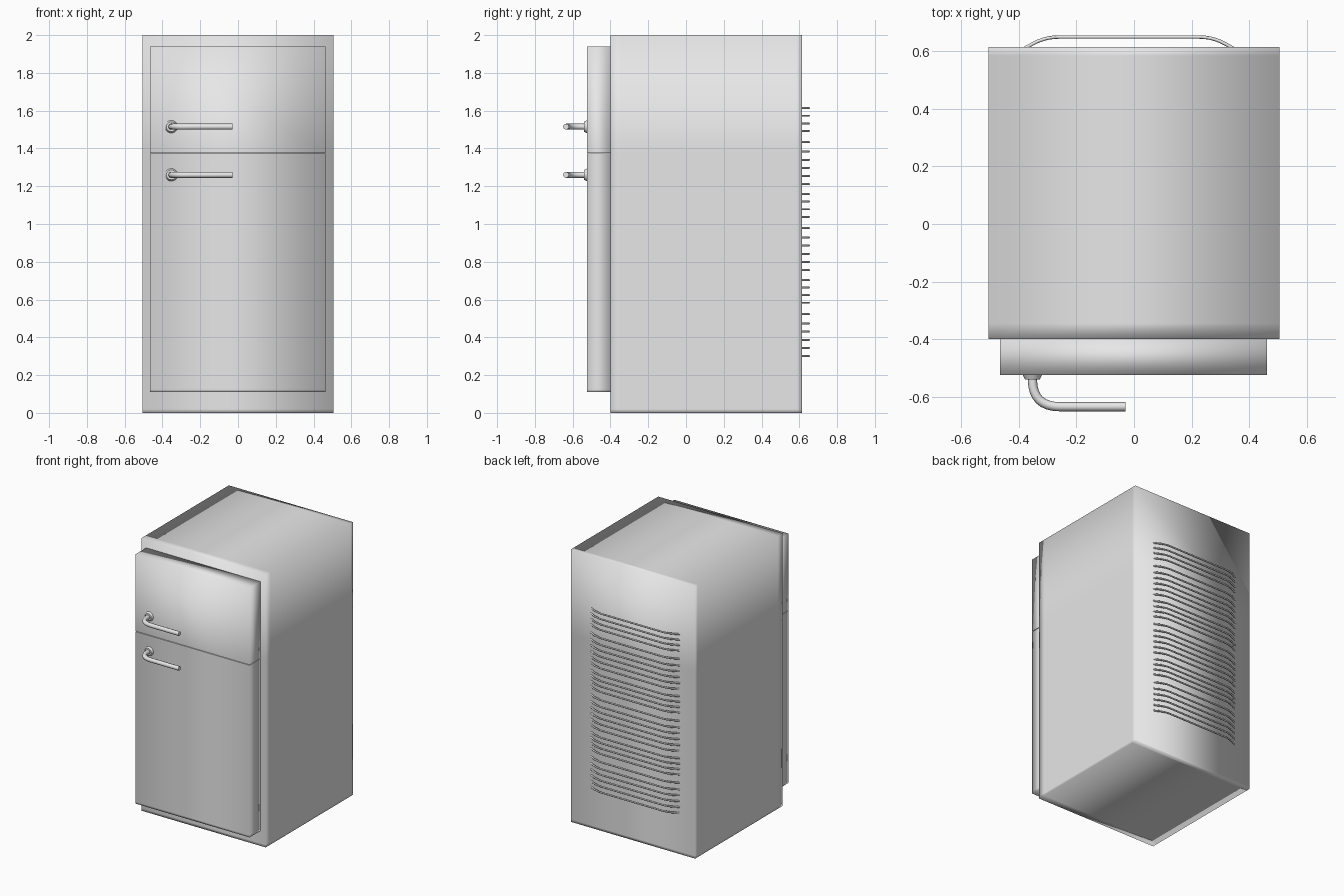
import bpy, bmesh
from math import radians
from mathutils import Vector, Matrix

if "Cube" in bpy.data.objects:
    bpy.data.objects.remove(bpy.data.objects["Cube"], do_unlink=True)

grey = bpy.data.materials.new("light_grey")
grey.use_nodes = True
colour = (0.8, 0.8, 0.8, 1)
grey.diffuse_color = colour
grey.node_tree.nodes["Principled BSDF"].inputs["Base Color"].default_value = colour


def finish(name, bm):
    mesh = bpy.data.meshes.new(name)
    bmesh.ops.recalc_face_normals(bm, faces=bm.faces)
    for f in bm.faces:
        f.smooth = True
    bm.to_mesh(mesh)
    bm.free()
    mesh.materials.append(grey)
    obj = bpy.data.objects.new(name, mesh)
    bpy.context.collection.objects.link(obj)
    return obj


def box(name, low, high, y_cuts=(), z_cuts=(), sharp_z=None):
    """Soft-shaded box with edge loops; edges at height sharp_z stay crisp."""
    low, high = Vector(low), Vector(high)
    bm = bmesh.new()
    bmesh.ops.create_cube(bm, size=1)
    bmesh.ops.scale(bm, vec=high - low, verts=bm.verts)
    bmesh.ops.translate(bm, vec=(low + high) / 2, verts=bm.verts)
    cuts = [((0, y, 0), (0, 1, 0)) for y in y_cuts] + [((0, 0, z), (0, 0, 1)) for z in z_cuts]
    for point, normal in cuts:
        bmesh.ops.bisect_plane(bm, geom=bm.verts[:] + bm.edges[:] + bm.faces[:],
                               plane_co=point, plane_no=normal)
    if sharp_z is not None:
        for e in bm.edges:
            if all(abs(v.co.z - sharp_z) < 0.0005 for v in e.verts):
                e.smooth = False
    return finish(name, bm)


def rod(name, corners, radius, bend, steps=8, sides=12):
    """Round rod along a path whose inner corners are rounded by the bend length."""
    corners = [Vector(c) for c in corners]
    path = [corners[0]]
    for a, b, c in zip(corners, corners[1:], corners[2:]):
        start = b + (a - b).normalized() * bend
        end = b + (c - b).normalized() * bend
        for i in range(steps + 1):
            t = i / steps
            path.append(start * (1 - t) ** 2 + b * 2 * t * (1 - t) + end * t ** 2)
    path.append(corners[-1])
    curve = bpy.data.curves.new(name, "CURVE")
    curve.dimensions = "3D"
    curve.bevel_depth = radius
    curve.bevel_resolution = sides // 4 - 1
    curve.use_fill_caps = True
    spline = curve.splines.new("POLY")
    spline.points.add(len(path) - 1)
    for p, co in zip(spline.points, path):
        p.co = (*co, 1)
    curve.materials.append(grey)
    obj = bpy.data.objects.new(name, curve)
    bpy.context.collection.objects.link(obj)
    return obj


# Cabinet
seam = 1.375
box("cabinet", (-0.505, -0.4, 0), (0.505, 0.615, 2), (-0.345, 0.585), (0.02, seam))

# Freezer and fridge doors
box("freezer_door", (-0.465, -0.525, seam + 0.002), (0.462, -0.4, 1.94), sharp_z=seam + 0.002)
box("fridge_door", (-0.465, -0.525, 0.11), (0.462, -0.4, seam - 0.002),
    z_cuts=(0.125,), sharp_z=seam - 0.002)

# Handles with round mounts
for name, z in (("freezer", 1.515), ("fridge", 1.26)):
    rod(name + "_handle", [(-0.353, -0.52, z), (-0.353, -0.635, z), (-0.03, -0.635, z)], 0.016, 0.095)
    bm = bmesh.new()
    turn = Matrix.Translation((-0.353, -0.53, z)) @ Matrix.Rotation(radians(90), 4, "X")
    bmesh.ops.create_cone(bm, cap_ends=True, segments=24, radius1=0.036, radius2=0.026,
                          depth=0.02, matrix=turn)
    mount = finish(name + "_handle_mount", bm)
    bpy.context.view_layer.objects.active = mount
    mount.select_set(True)
    bpy.ops.object.shade_smooth_by_angle(angle=radians(30))
    mount.select_set(False)

# Cooling wires on the back, in uneven groups
gaps = [4, 4, 4, 6, 5, 4.3, 4.3, 4.3, 4.3, 5.3]
z = 1.613
wire = 0
while z > 0.25:
    rod("cooling_wire_%02d" % wire,
        [(-0.39, 0.605, z), (-0.31, 0.65, z), (0.275, 0.65, z), (0.355, 0.605, z)],
        0.006, 0.05, steps=5, sides=8)
    z -= gaps[wire % len(gaps)] / 100
    wire += 1
